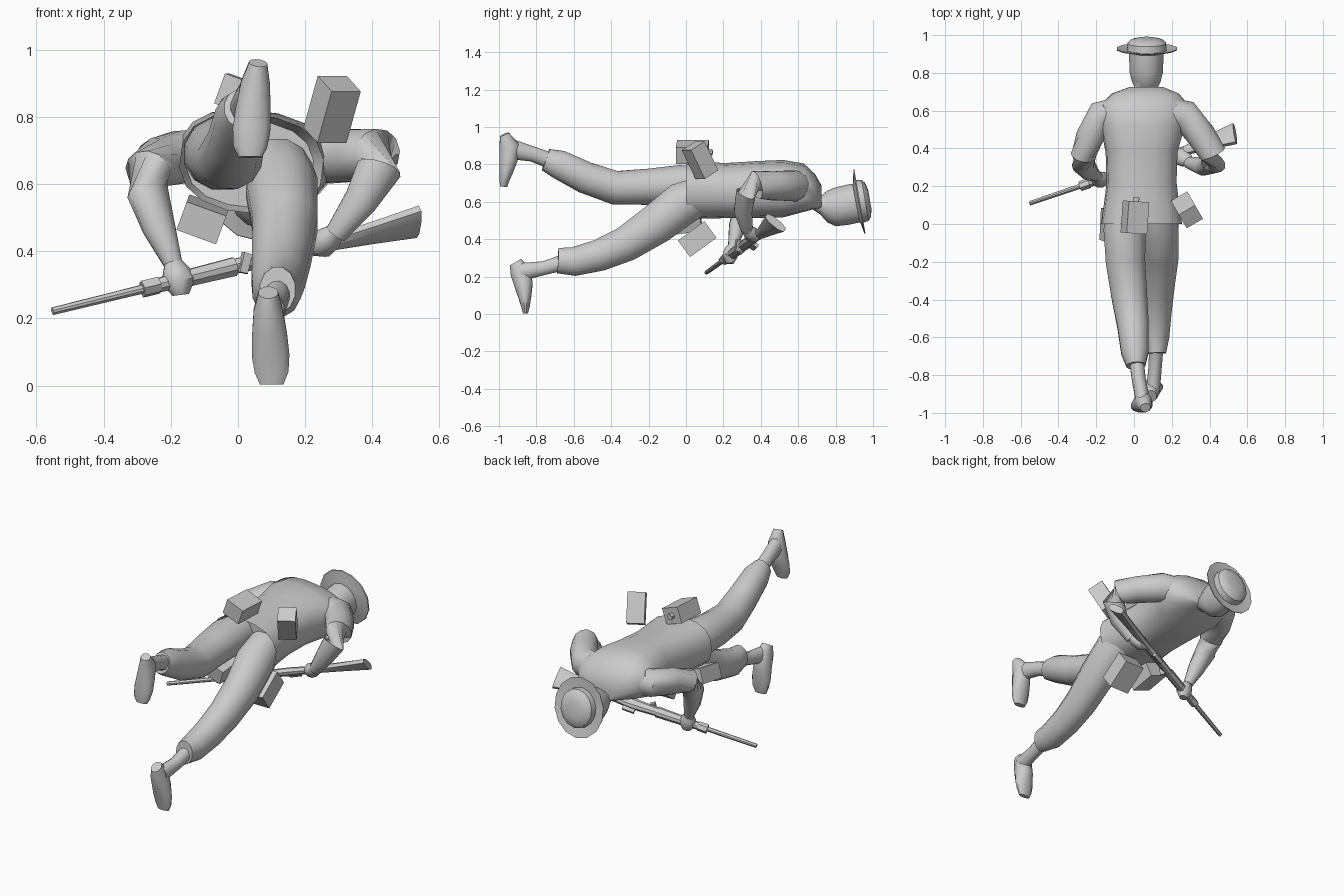
import bpy, bmesh, math
from mathutils import Vector, Euler

grey = bpy.data.materials.new("plain grey")
grey.diffuse_color = (0.6, 0.6, 0.6, 1)


def finish(name, bm, smooth=35):
    bmesh.ops.recalc_face_normals(bm, faces=bm.faces)
    me = bpy.data.meshes.new(name)
    bm.to_mesh(me)
    bm.free()
    me.materials.append(grey)
    ob = bpy.data.objects.new(name, me)
    bpy.context.collection.objects.link(ob)
    if smooth:
        bpy.ops.object.select_all(action='DESELECT')
        ob.select_set(True)
        bpy.context.view_layer.objects.active = ob
        bpy.ops.object.shade_smooth_by_angle(angle=math.radians(smooth))
    return ob


def loft(name, secs, ref=(1, 0, 0), n=12, axis=None, power=2.0, smooth=45):
    """Skin rings given as (x, y, z, half width along ref, half depth)."""
    bm = bmesh.new()
    pts = [Vector(s[:3]) for s in secs]
    rings = []
    for i, s in enumerate(secs):
        t = Vector(axis) if axis else pts[min(i + 1, len(pts) - 1)] - pts[max(i - 1, 0)]
        t.normalize()
        u = Vector(ref)
        u = (u - t * u.dot(t)).normalized()
        v = t.cross(u)
        ring = []
        for k in range(n):
            a = 2 * math.pi * (k + 0.5) / n
            c, d = math.cos(a), math.sin(a)
            c = math.copysign(abs(c) ** (2 / power), c)
            d = math.copysign(abs(d) ** (2 / power), d)
            ring.append(bm.verts.new(pts[i] + u * c * s[3] + v * d * s[4]))
        rings.append(ring)
    for a, b in zip(rings, rings[1:]):
        for k in range(n):
            bm.faces.new((a[k], a[(k + 1) % n], b[(k + 1) % n], b[k]))
    bm.faces.new(rings[0])
    bm.faces.new(rings[-1])
    return finish(name, bm, smooth)


def box(name, centre, size, rot):
    bm = bmesh.new()
    bmesh.ops.create_cube(bm, size=1)
    e = Euler([math.radians(a) for a in rot]).to_matrix()
    for v in bm.verts:
        v.co = Vector(centre) + e @ Vector([c * s for c, s in zip(v.co, size)])
    return finish(name, bm, 0)


# Jacket, with a recessed hem
loft("jacket", [
    (0.035, 0.06, 0.66, 0.19, 0.13), (0.04, 0.0, 0.66, 0.215, 0.148),
    (0.04, 0.1, 0.66, 0.20, 0.148), (0.04, 0.22, 0.66, 0.185, 0.145),
    (0.04, 0.38, 0.665, 0.19, 0.15), (0.045, 0.52, 0.67, 0.225, 0.15),
    (0.055, 0.63, 0.675, 0.235, 0.125), (0.06, 0.69, 0.655, 0.18, 0.09),
    (0.065, 0.725, 0.625, 0.09, 0.06)],
    ref=(1, 0, -0.12), n=16, axis=(0, 1, 0), power=2.4)

# Neck and head, face down
loft("head", [
    (0.065, 0.66, 0.62, 0.06, 0.05), (0.065, 0.72, 0.58, 0.062, 0.05),
    (0.065, 0.755, 0.575, 0.078, 0.085), (0.065, 0.80, 0.573, 0.09, 0.104),
    (0.065, 0.87, 0.585, 0.093, 0.108), (0.065, 0.93, 0.595, 0.095, 0.105)],
    axis=(0, 1, 0), n=14)

# Hat: brim and domed crown in one skin
tilt = Vector((0, 0.985, 0.17)).normalized()
hat = []
for t, r in [(-0.012, 0.09), (-0.004, 0.115), (0.006, 0.168), (0.012, 0.17),
             (0.004, 0.112), (0.04, 0.108), (0.056, 0.09), (0.066, 0.05)]:
    p = Vector((0.068, 0.918, 0.60)) + tilt * t
    hat.append((*p, r * 0.96, r * 1.03))
loft("hat", hat, axis=tilt, n=14, smooth=35)

# Trouser legs
loft("lower_leg_trouser", [
    (0.12, 0.1, 0.645, 0.10, 0.10), (0.13, -0.02, 0.59, 0.11, 0.12),
    (0.14, -0.16, 0.48, 0.10, 0.112), (0.128, -0.32, 0.375, 0.09, 0.098),
    (0.12, -0.46, 0.315, 0.082, 0.088), (0.115, -0.6, 0.28, 0.074, 0.08),
    (0.118, -0.685, 0.285, 0.054, 0.07)])
loft("raised_leg_trouser", [
    (-0.04, 0.1, 0.69, 0.10, 0.10), (-0.05, -0.03, 0.69, 0.115, 0.11),
    (-0.045, -0.2, 0.68, 0.108, 0.10), (-0.025, -0.38, 0.675, 0.098, 0.093),
    (-0.005, -0.54, 0.73, 0.086, 0.088), (0.005, -0.68, 0.80, 0.075, 0.08),
    (0.01, -0.75, 0.825, 0.052, 0.062)])

# Ankles and feet
loft("lower_ankle", [
    (0.118, -0.64, 0.28, 0.04, 0.045), (0.112, -0.76, 0.245, 0.036, 0.038),
    (0.1, -0.88, 0.225, 0.038, 0.05)])
loft("lower_foot", [
    (0.09, -0.912, 0.277, 0.03, 0.036), (0.09, -0.882, 0.225, 0.045, 0.06),
    (0.094, -0.868, 0.15, 0.054, 0.05), (0.097, -0.862, 0.09, 0.058, 0.036),
    (0.1, -0.858, 0.04, 0.052, 0.024), (0.1, -0.858, 0.003, 0.036, 0.014)])
loft("raised_ankle", [
    (0.01, -0.70, 0.81, 0.04, 0.045), (0.025, -0.82, 0.855, 0.038, 0.042),
    (0.045, -0.93, 0.88, 0.038, 0.055)])
loft("raised_foot", [
    (0.06, -0.972, 0.96, 0.028, 0.026), (0.052, -0.944, 0.90, 0.045, 0.055),
    (0.045, -0.95, 0.82, 0.054, 0.05), (0.04, -0.962, 0.76, 0.058, 0.038),
    (0.036, -0.972, 0.71, 0.052, 0.026), (0.036, -0.975, 0.68, 0.036, 0.02)])

# Arms, bent down to the rifle
loft("right_arm", [
    (0.14, 0.61, 0.69, 0.07, 0.08), (0.27, 0.575, 0.685, 0.085, 0.085),
    (0.355, 0.47, 0.685, 0.08, 0.08), (0.415, 0.375, 0.69, 0.072, 0.078),
    (0.42, 0.32, 0.645, 0.055, 0.068), (0.365, 0.305, 0.55, 0.05, 0.052),
    (0.29, 0.325, 0.45, 0.032, 0.034)], ref=(0.3, 1, 0.5))
loft("left_arm", [
    (-0.05, 0.61, 0.69, 0.07, 0.08), (-0.17, 0.575, 0.68, 0.085, 0.08),
    (-0.235, 0.46, 0.665, 0.075, 0.075), (-0.268, 0.365, 0.64, 0.068, 0.07),
    (-0.268, 0.315, 0.57, 0.06, 0.062), (-0.235, 0.275, 0.47, 0.047, 0.05),
    (-0.192, 0.25, 0.36, 0.026, 0.028)], ref=(-0.3, 1, 0.5))

# Hands closed round the rifle
for name, pts in (("right_hand", [(0.30, 0.325, 0.465), (0.275, 0.34, 0.44),
                                  (0.245, 0.36, 0.42), (0.215, 0.37, 0.405)]),
                  ("left_hand", [(-0.195, 0.25, 0.37), (-0.185, 0.24, 0.34),
                                 (-0.175, 0.235, 0.31), (-0.17, 0.235, 0.27)])):
    loft(name, [(*p, r, r * 0.85) for p, r in zip(pts, (0.025, 0.042, 0.05, 0.025))],
         ref=(1, 0.3, 0.2), n=10)


# Rifle, laid along one slanted line
def along(x):
    return (x, 0.11 + (x + 0.55) * 0.34, 0.222 + (x + 0.55) * 0.245)


side = (-0.02, 0.8, -0.6)
for name, n, secs in (
        ("barrel", 8, [(-0.552, 0.011, 0.011), (-0.26, 0.013, 0.013)]),
        ("barrel_band", 6, [(-0.285, 0.026, 0.024), (-0.235, 0.026, 0.024)]),
        ("forestock", 8, [(-0.25, 0.02, 0.02), (-0.15, 0.026, 0.024),
                          (-0.01, 0.03, 0.026)]),
        ("receiver", 8, [(-0.02, 0.024, 0.02), (0.12, 0.032, 0.022),
                         (0.2, 0.025, 0.02)]),
        ("stock", 8, [(0.18, 0.022, 0.02), (0.27, 0.026, 0.02),
                      (0.4, 0.045, 0.021), (0.535, 0.068, 0.023)])):
    loft(name, [(*along(x), a, b) for x, a, b in secs], ref=side, n=n,
         power=2.6, smooth=30)
# Bolt handle and trigger guard
box("bolt_handle", (0.02, 0.28, 0.365), (0.025, 0.03, 0.06), (0, 14, 18))
box("trigger_guard", (0.13, 0.36, 0.365), (0.07, 0.04, 0.02), (-40, -14, 18))

# Pouches and flask on the belt
box("back_flask", (0.005, 0.035, 0.865), (0.115, 0.17, 0.095), (0, 20, -4))
loft("flask_cap", [(0.01, 0.11, 0.865, 0.018, 0.018), (0.012, 0.142, 0.865, 0.018, 0.018)], n=8)
box("right_pouch", (0.28, 0.075, 0.822), (0.10, 0.095, 0.175), (29, 0, 30))
box("front_right_pouch", (0.13, 0.06, 0.40), (0.13, 0.175, 0.11), (36, 0, 0))
box("front_left_pouch", (-0.105, -0.005, 0.495), (0.125, 0.17, 0.09), (8, 20, 0))
